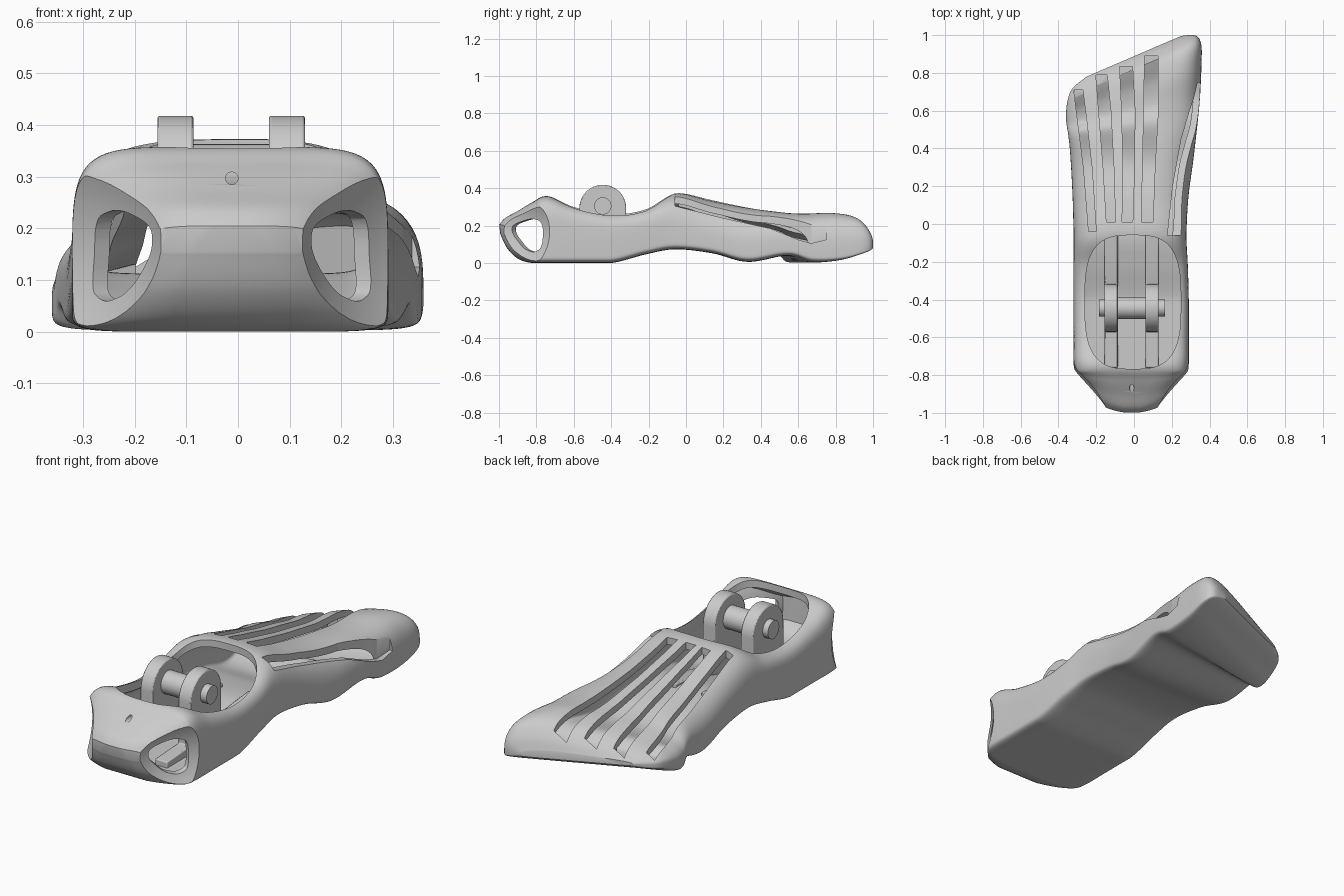
import bpy, bmesh, math
from mathutils import Vector

if "Cube" in bpy.data.objects:
    bpy.data.objects.remove(bpy.data.objects["Cube"])

CX = -0.012  # centre line of the heel and ankle


def loft(name, rings, strip_caps=False):
    """Closed mesh through equal-length rings; caps are one face or a strip of quads."""
    bm = bmesh.new()
    vs = [[bm.verts.new(p) for p in r] for r in rings]
    n = len(rings[0])
    for a, b in zip(vs, vs[1:]):
        for i in range(n):
            j = (i + 1) % n
            bm.faces.new((a[i], a[j], b[j], b[i]))
    for r in (vs[0], vs[-1]):
        if strip_caps:
            for i in range(n // 2 - 1):
                bm.faces.new((r[i], r[i + 1], r[n - 2 - i], r[n - 1 - i]))
        else:
            bm.faces.new(r)
    bmesh.ops.recalc_face_normals(bm, faces=bm.faces)
    me = bpy.data.meshes.new(name)
    bm.to_mesh(me)
    bm.free()
    ob = bpy.data.objects.new(name, me)
    bpy.context.collection.objects.link(ob)
    return ob


def cylinder(name, r, p, q, n=48):
    p, q = Vector(p), Vector(q)
    rot = (q - p).to_track_quat('Z', 'Y')
    ring = [rot @ Vector((r * math.cos(2 * math.pi * i / n), r * math.sin(2 * math.pi * i / n), 0))
            for i in range(n)]
    return loft(name, [[c + v for v in ring] for c in (p, q)])


def barrel(x, y, r, n=128):
    """Upright cutter, widest at z = 0.17."""
    rings = []
    for k in range(25):
        z = -.08 + k * .02
        rr = r - 1.4 * (z - .17) ** 2
        rings.append([(x + rr * math.cos(2 * math.pi * i / n), y + rr * math.sin(2 * math.pi * i / n), z)
                      for i in range(n)])
    return loft("scoop", rings)


def cut(ob, cutter):
    cutter.hide_render = True
    m = ob.modifiers.new("cut", 'BOOLEAN')
    m.operation, m.solver, m.object = 'DIFFERENCE', 'EXACT', cutter
    bpy.context.view_layer.objects.active = ob
    bpy.ops.object.modifier_apply(modifier=m.name)
    bpy.data.objects.remove(cutter)


def smooth(ob, deg=35):
    bpy.ops.object.select_all(action='DESELECT')
    ob.select_set(True)
    bpy.context.view_layer.objects.active = ob
    bpy.ops.object.shade_smooth_by_angle(angle=math.radians(deg))


# Foot stations: y, left x, right x, bottom z, left top z, right top z, squareness
ROWS = [
    (-1.00, -.17, .15, .155, .205, .205, 4),
    (-.97, -.23, .21, .08, .24, .24, 4),
    (-.91, -.27, .246, .022, .275, .275, 5),
    (-.83, -.302, .278, .0, .322, .322, 6),
    (-.74, -.32, .29, .0, .358, .358, 6),
    (-.60, -.32, .29, .0, .308, .308, 6),
    (-.40, -.32, .29, .0, .27, .27, 6),
    (-.22, -.32, .285, .045, .295, .295, 5),
    (-.06, -.32, .278, .073, .370, .374, 3.4),
    (.14, -.325, .288, .052, .33, .34, 2.7),
    (.33, -.335, .313, .006, .27, .315, 2.6),
    (.54, -.35, .338, .038, .215, .30, 2.7),
    (.66, -.357, .35, .004, .185, .305, 2.8),
    (.80, -.36, .357, .012, .16, .315, 3),
    (.91, -.352, .356, .046, .145, .29, 3),
    (.97, -.325, .325, .07, .13, .215, 2.8),
    (1.0, -.25, .25, .09, .115, .135, 2.5),
]


def stations(sub=8):
    out = []
    for i in range(len(ROWS) - 1):
        p = [ROWS[max(0, min(len(ROWS) - 1, i + d))] for d in (-1, 0, 1, 2)]
        for s in range(sub):
            u = s / sub
            out.append([b + .5 * u * (c - a + u * (2*a - 5*b + 4*c - d + u * (3*(b - c) + d - a)))
                        for a, b, c, d in zip(*p)])
    return out + [list(ROWS[-1])]


def section(row, wall=0.0, n=80):
    t, xl, xr, zb, zl, zr, e = row
    xl, xr, zb = xl + wall, xr - wall, max(zb, 0) + wall * 1.1
    zl, zr = max(zl - wall, zb + .02), max(zr - wall, zb + .03)
    zm = zb + min(.07, .35 * (zl - zb))
    s = max(0, min(1, (t - .36) / .6))
    k = .43 * s * s * (3 - 2 * s)              # toe line slants across the foot
    round_heel = 1.5 * max(0, min(1, (-.78 - t) / .2))
    pts = []
    for i in range(n):
        a = 2 * math.pi * (i + .5) / n
        c, sn = math.cos(a), math.sin(a)
        q = e if sn > 0 else 8
        x = (xl + xr) / 2 + (xr - xl) / 2 * math.copysign(abs(c) ** (2 / q), c)
        zt = zl + (zr - zl) * (x - xl) / (xr - xl)
        h = (zt - zm) if sn > 0 else (zb - zm)
        y = t + k * (x - .26) + round_heel * (x - CX) ** 2
        pts.append((x, y, zm + h * abs(sn) ** (2 / q)))
    return pts


# Hollow foot shell
ST = stations()
foot = loft("foot_shell", [section(r) for r in ST], True)
cavity = loft("cavity", [section(r, .036) for r in ST if -.955 < r[0] < .935], True)

# Concave scoops on both heel corners, with an even wall behind them
for s in (-1, 1):
    cut(foot, barrel(CX + s * .70, -1.178, .60))
    cut(cavity, barrel(CX + s * .70, -1.178, .635))
cut(foot, cavity)

# Ankle opening
ring = []
for i in range(72):
    a = 2 * math.pi * i / 72
    c, s = math.cos(a), math.sin(a)
    ring.append((-.006 + .254 * math.copysign(abs(c) ** .65, c),
                 -.413 + .354 * math.copysign(abs(s) ** .65, s)))
cut(foot, loft("opening", [[(x, y, z) for x, y in ring] for z in (.14, .6)]))

# Heel windows, drawn in front view, corners rounded, pushed through the scoops
win = [(-.28, .22), (-.235, .24), (-.165, .205), (-.165, .155), (-.21, .075), (-.25, .055), (-.28, .08)]
for _ in range(3):
    win = [(a[0] + f * (b[0] - a[0]), a[1] + f * (b[1] - a[1]))
           for a, b in zip(win, win[1:] + win[:1]) for f in (.2, .8)]
for s in (-1, 1):
    nrm = Vector((s * .82, -.58, 0))
    face = [Vector((CX + s * (CX - x), -.83 - (x + .235) * 1.41, z)) for x, z in win]
    cut(foot, loft("window", [[p + nrm * d for p in face] for d in (-.07, .12)]))

# Small hole at the back of the heel
cut(foot, cylinder("pin_hole", .012, (CX, -1.1, .297), (CX, -.75, .297), 20))

# Long slots over the instep: x, y, half width, lower z
SLOTS = [
    [(-.22, -.04, .02, .24), (-.245, .3, .022, .13), (-.275, .55, .024, .1), (-.295, .71, .024, .085)],
    [(-.122, .01, .024, .2), (-.135, .3, .028, .13), (-.155, .6, .032, .1), (-.172, .79, .03, .09)],
    [(-.035, .01, .028, .2), (-.028, .3, .03, .13), (-.03, .6, .035, .1), (-.042, .835, .034, .1)],
    [(.07, .01, .03, .2), (.078, .3, .033, .13), (.09, .6, .038, .1), (.092, .89, .036, .105)],
    [(.213, -.06, .036, .305), (.255, .2, .05, .24), (.305, .45, .055, .185),
     (.338, .6, .043, .125), (.352, .67, .034, .105), (.362, .75, .025, .125)],
]
for pts in SLOTS:
    cut(foot, loft("slot", [[(x - w, y, z), (x + w, y, z), (x + w, y, .6), (x - w, y, .6)]
                            for x, y, w, z in pts]))
smooth(foot)

# Ankle lugs with long base ribs, and the pin through them
PY, PZ, R = -.445, .293, .125
prof = [(-.76, .02), (-.76, .07), (PY - R, .08)]
prof += [(PY - R * math.cos(math.pi * i / 32), PZ + R * math.sin(math.pi * i / 32)) for i in range(33)]
prof += [(PY + R, .08), (-.2, .11), (0, .13), (0, .09), (-.2, .07), (-.36, .02)]
for name, x0, x1 in (("left_ankle_lug", -.156, -.086), ("right_ankle_lug", .06, .13)):
    lug = loft(name, [[(x, y, z) for y, z in prof] for x in (x0, x1)])
    b = lug.modifiers.new("soft_edges", 'BEVEL')
    b.width, b.segments, b.limit_method = .005, 2, 'ANGLE'
    smooth(lug)
smooth(cylinder("pin", .046, (-.186, PY, .305), (.165, PY, .305)))
smooth(cylinder("pin_spacer", .058, (-.09, PY, .305), (.065, PY, .305)))
